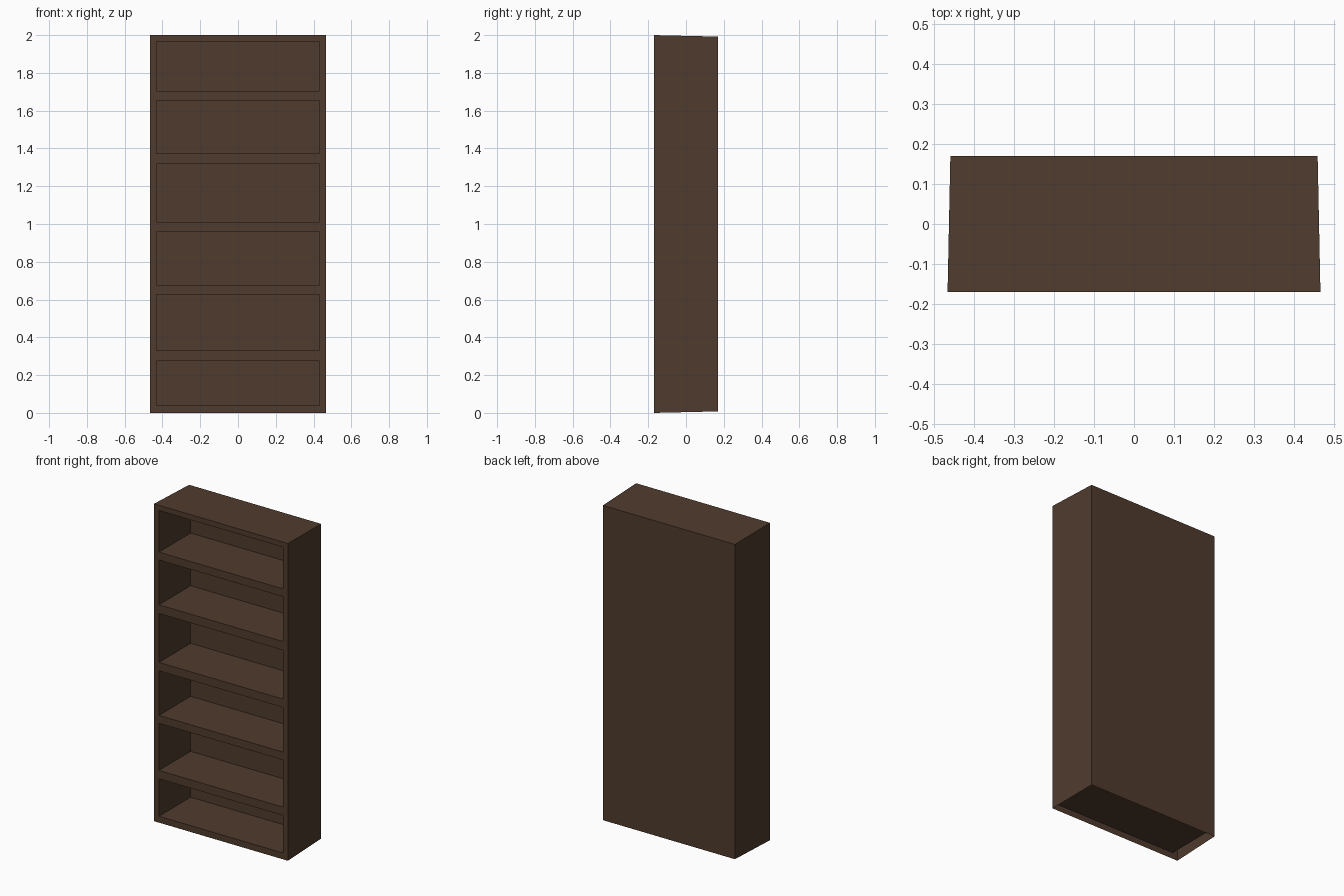
import bpy, bmesh
from mathutils import Vector

if "Cube" in bpy.data.objects:
    bpy.data.objects.remove(bpy.data.objects["Cube"])

HALF_FRONT, HALF_BACK, HALF_DEPTH = 0.467, 0.46, 0.17
OPEN_HALF, OPEN_DEPTH = 0.432, 0.315
OPENINGS = [(0.04, 0.276), (0.329, 0.626), (0.676, 0.957),
            (1.01, 1.318), (1.373, 1.655), (1.705, 1.967)]

wood = bpy.data.materials.new("dark_brown_wood")
wood.diffuse_color = (0.080, 0.044, 0.027, 1)
wood.use_nodes = True
wood.node_tree.nodes["Principled BSDF"].inputs["Base Color"].default_value = wood.diffuse_color

# Front frame: a grid of cells with every other row an opening
xs = [-HALF_FRONT, -OPEN_HALF, OPEN_HALF, HALF_FRONT]
zs = [0.0] + [z for pair in OPENINGS for z in pair] + [2.0]
bm = bmesh.new()
grid = [[bm.verts.new((x, -HALF_DEPTH, z)) for x in xs] for z in zs]
openings = []
for r in range(len(zs) - 1):
    for c in range(3):
        f = bm.faces.new((grid[r][c], grid[r][c + 1], grid[r + 1][c + 1], grid[r + 1][c]))
        if c == 1 and r % 2 == 1:
            openings.append(f)

# Outer shell: sides and top run back with a slight taper; the underside stays open
rim = [e for e in bm.edges if e.is_boundary and not all(v.co.z < 0.001 for v in e.verts)]
ext = bmesh.ops.extrude_edge_only(bm, edges=rim)["geom"]
back = [v for v in ext if isinstance(v, bmesh.types.BMVert)]
for v in back:
    v.co = Vector((v.co.x * HALF_BACK / HALF_FRONT, HALF_DEPTH,
                   1 + (v.co.z - 1) * 0.992))

# Back panel, closing the loop along the bottom edge
left = sorted([v for v in back if v.co.x < -0.459], key=lambda v: v.co.z)
right = sorted([v for v in back if v.co.x > 0.459], key=lambda v: v.co.z)
top = sorted([v for v in back if abs(v.co.x) < 0.459], key=lambda v: v.co.x)
bm.faces.new(left + top + right[::-1])

# Shelf compartments pushed back from the openings
for f in bmesh.ops.extrude_discrete_faces(bm, faces=openings)["faces"]:
    bmesh.ops.translate(bm, verts=f.verts, vec=(0, OPEN_DEPTH, 0))

bmesh.ops.recalc_face_normals(bm, faces=bm.faces)
mesh = bpy.data.meshes.new("bookcase")
bm.to_mesh(mesh)
bm.free()
mesh.materials.append(wood)
bpy.context.collection.objects.link(bpy.data.objects.new("bookcase", mesh))
